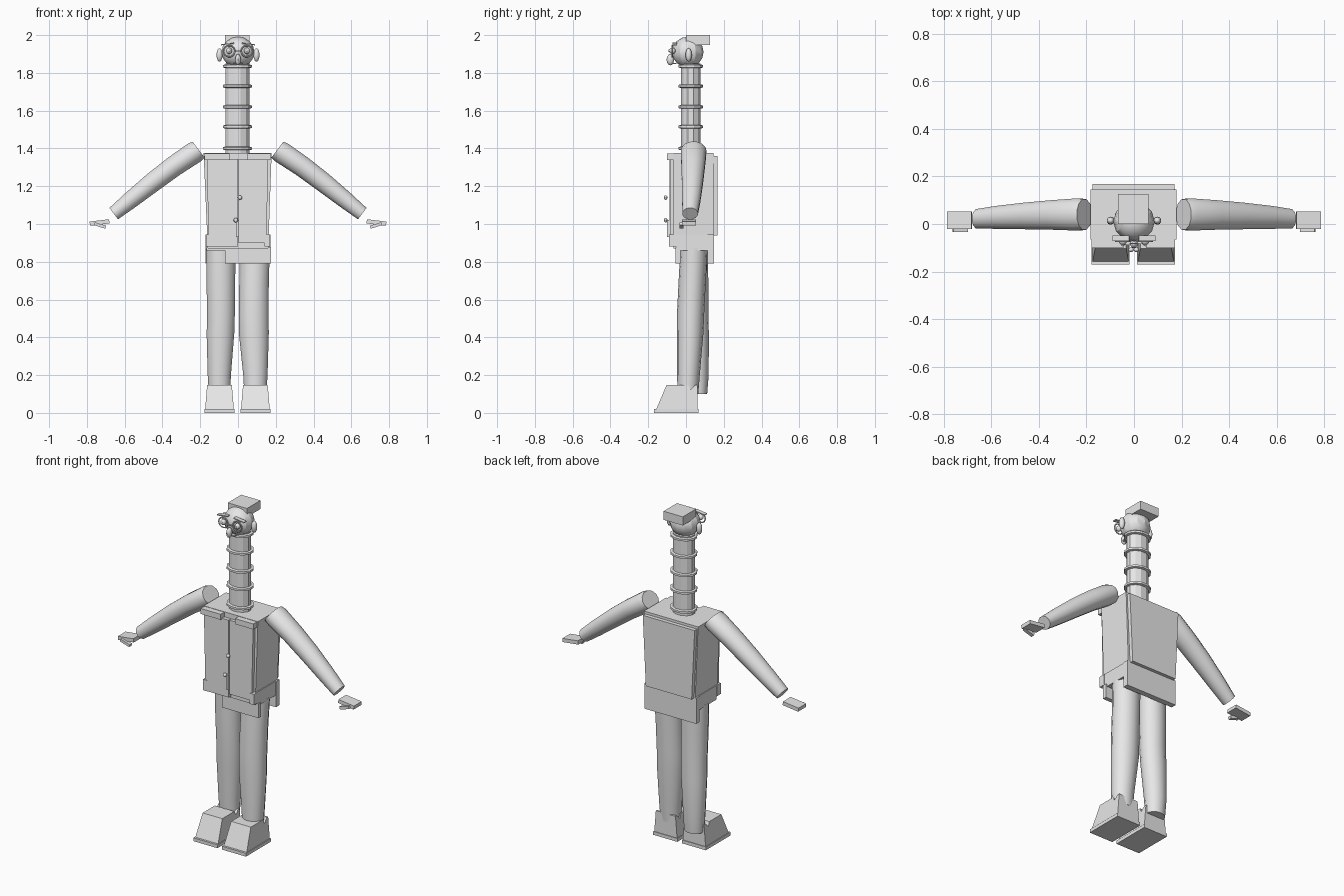
import bpy, bmesh, math
from mathutils import Vector

if "Cube" in bpy.data.objects:
    bpy.data.objects.remove(bpy.data.objects["Cube"])

grey = bpy.data.materials.new("light_grey")
grey.diffuse_color = (0.8, 0.8, 0.8, 1)
grey.use_nodes = True
grey.node_tree.nodes["Principled BSDF"].inputs["Base Color"].default_value = grey.diffuse_color


def finish(name, bm, smooth=0):
    bmesh.ops.recalc_face_normals(bm, faces=bm.faces[:])
    me = bpy.data.meshes.new(name)
    bm.to_mesh(me)
    bm.free()
    ob = bpy.data.objects.new(name, me)
    bpy.context.collection.objects.link(ob)
    me.materials.append(grey)
    if smooth:
        bpy.ops.object.select_all(action='DESELECT')
        ob.select_set(True)
        bpy.context.view_layer.objects.active = ob
        bpy.ops.object.shade_smooth_by_angle(angle=math.radians(smooth))
    return ob


def loft(name, rings, n=12, smooth=50):
    """Closed tube through rings of (centre, half axis u, half axis v)."""
    bm = bmesh.new()
    loops = []
    for c, u, v in rings:
        c, u, v = Vector(c), Vector(u), Vector(v)
        loops.append([bm.verts.new(c + u * math.cos(a) + v * math.sin(a))
                      for a in (math.tau * (i + .5) / n for i in range(n))])
    for a, b in zip(loops, loops[1:]):
        for i in range(n):
            j = (i + 1) % n
            bm.faces.new((a[i], a[j], b[j], b[i]))
    bm.faces.new(loops[0])
    bm.faces.new(loops[-1])
    return finish(name, bm, smooth)


def block(name, x, y, z, top_x=None, top_y=None):
    """Box from ranges, with an optional different top rectangle."""
    bm = bmesh.new()
    quads = []
    for (x0, x1), (y0, y1), h in ((x, y, z[0]), (top_x or x, top_y or y, z[1])):
        quads.append([bm.verts.new(p) for p in
                      ((x0, y0, h), (x1, y0, h), (x1, y1, h), (x0, y1, h))])
    a, b = quads
    for i in range(4):
        j = (i + 1) % 4
        bm.faces.new((a[i], a[j], b[j], b[i]))
    bm.faces.new(a)
    bm.faces.new(b)
    return finish(name, bm)


def extrude_x(name, profile, x0, x1):
    bm = bmesh.new()
    a = [bm.verts.new((x0, y, z)) for y, z in profile]
    b = [bm.verts.new((x1, y, z)) for y, z in profile]
    for i in range(len(a)):
        j = (i + 1) % len(a)
        bm.faces.new((a[i], a[j], b[j], b[i]))
    bm.faces.new(a)
    bm.faces.new(b)
    return finish(name, bm)


def ball(name, centre, size, seg=12, smooth=40):
    bm = bmesh.new()
    bmesh.ops.create_uvsphere(bm, u_segments=seg, v_segments=seg * 2 // 3, radius=1)
    bmesh.ops.scale(bm, vec=size, verts=bm.verts)
    bmesh.ops.translate(bm, vec=centre, verts=bm.verts)
    return finish(name, bm, smooth)


# Torso: tapered jacket body, back panel and front panel
block("jacket_body", (-.16, .16), (-.065, .145), (.87, 1.375), top_x=(-.182, .178))
block("back_panel", (-.155, .15), (.14, .168), (.94, 1.36), top_x=(-.175, .17))
block("front_panel_right", (-.155, 0), (-.088, -.06), (.88, 1.345), top_x=(-.165, 0))
block("front_panel_left", (.003, .15), (-.085, -.06), (.9, 1.345), top_x=(.003, .16))
block("collar_right", (-.178, -.045), (-.1, -.06), (1.34, 1.373))
block("collar_left", (.05, .172), (-.1, -.06), (1.34, 1.373))
block("front_flap", (-.01, .004), (-.1, -.08), (.93, 1.02))
for s, tag in ((-1, "right"), (1, "left")):
    block("pocket_" + tag, *((sorted((s * .14, s * .17)), (-.09, -.05), (.88, .945))))
for x, z in ((.01, 1.14), (-.012, 1.02)):
    ball("button", (x, -.108, z), (.012, .01, .012), 9)

# Jacket skirt with longer front and back strips
block("skirt", (-.168, .168), (-.05, .148), (.86, .945))
block("skirt_front", (-.068, .175), (-.055, -.03), (.79, .875))
block("skirt_back", (-.172, .172), (.115, .148), (.79, .945))

# Ringed neck
loft("neck", [((-.003, .025, z), (.066, 0, 0), (0, .054, 0))
              for z in (1.37, 1.85)], 12, 20)
for z in (1.40, 1.515, 1.62, 1.73, 1.835):
    loft("neck_ring", [((-.003, .025, z + d), (r, 0, 0), (0, r - .011, 0))
                       for d, r in ((-.009, .07), (-.006, .079), (.006, .079), (.009, .07))],
         12, 20)

# Head, cap, ears and face
ball("head", (0, .01, 1.91), (.087, .083, .082), 12, 25)
block("flat_cap", (-.068, .06), (0, .127), (1.948, 2.0))
ball("nose", (0, -.083, 1.87), (.016, .02, .03), 10)
block("mouth", (-.025, .025), (-.068, -.05), (1.846, 1.852))
for s, tag in ((-1, "right"), (1, "left")):
    ball("ear_" + tag, (s * .098, .014, 1.895), (.017, .017, .036), 10)
    ball("eye_" + tag, (s * .047, -.072, 1.917), (.017, .017, .017), 10)
    ball("pupil_" + tag, (s * .047, -.088, 1.917), (.007, .006, .007), 8)
    bpy.ops.mesh.primitive_torus_add(
        location=(s * .047, -.073, 1.915), rotation=(math.pi / 2, 0, 0),
        major_radius=.03, minor_radius=.004, major_segments=16, minor_segments=6)
    rim = bpy.context.object
    rim.name = "glasses_rim_" + tag
    rim.data.materials.append(grey)
    brow = block("eyebrow_" + tag, (-.035, .035), (-.012, .012), (-.003, .003))
    brow.location = (s * .055, -.06, 1.953)
    brow.rotation_euler = (0, s * .12, 0)
block("glasses_bridge", (-.018, .018), (-.085, -.079), (1.913, 1.919))

# Arms: tapered sleeves leaning outwards; hands with thumbs
for s, tag in ((-1, "right"), (1, "left")):
    arm = []
    for x, z, y, w, d in ((.208, 1.393, .04, .055, .066), (.232, 1.378, .04, .06, .07),
                          (.34, 1.305, .038, .057, .064), (.45, 1.222, .034, .054, .058),
                          (.57, 1.126, .028, .047, .05), (.658, 1.055, .022, .039, .042)):
        arm.append(((s * x, y, z), (s * .6 * w, 0, .8 * w), (0, d, 0)))
    loft("sleeve_" + tag, arm)
    hand = block("hand_" + tag, (-.052, .052), (-.02, .053), (-.011, .011))
    hand.location = (s * .733, 0, 1.008)
    hand.rotation_euler = (0, s * .12, 0)
    thumb = block("thumb_" + tag, (-.032, .032), (-.034, -.012), (-.008, .008))
    thumb.location = (s * .73, 0, .992)
    thumb.rotation_euler = (0, -s * .3, 0)

# Legs: trouser tubes, the right-hand one of the wearer set slightly back
for tag, rows in (
        ("right", ((.1, -.098, .062, .058, .05), (.2, -.099, .062, .063, .058),
                   (.42, -.093, .055, .075, .066), (.52, -.09, .05, .075, .068),
                   (.7, -.091, .046, .078, .072), (.87, -.091, .044, .08, .072))),
        ("left", ((.1, .092, .01, .06, .055), (.2, .092, .013, .066, .06),
                  (.42, .084, .022, .081, .07), (.52, .083, .024, .081, .072),
                  (.7, .085, .033, .08, .072), (.87, .09, .042, .081, .072)))):
    loft("trouser_" + tag, [((x, y, z), (w, 0, 0), (0, d, 0)) for z, x, y, w, d in rows], 14)

# Boots: sloped uppers with a notched ankle on flat soles
upper = [(-.158, .018), (-.103, .148), (.012, .148), (.024, .122), (.04, .14),
         (.05, .148), (.062, .148), (.062, .018)]
for tag, c in (("right", -.098), ("left", .092)):
    boot = extrude_x("boot_" + tag, upper, -.076, .076)
    for v in boot.data.vertices:
        v.co.x *= 1 - .14 * (v.co.z - .018) / .13
    boot.location.x = c
    block("sole_" + tag, (c - .08, c + .08), (-.17, .066), (0, .02))
